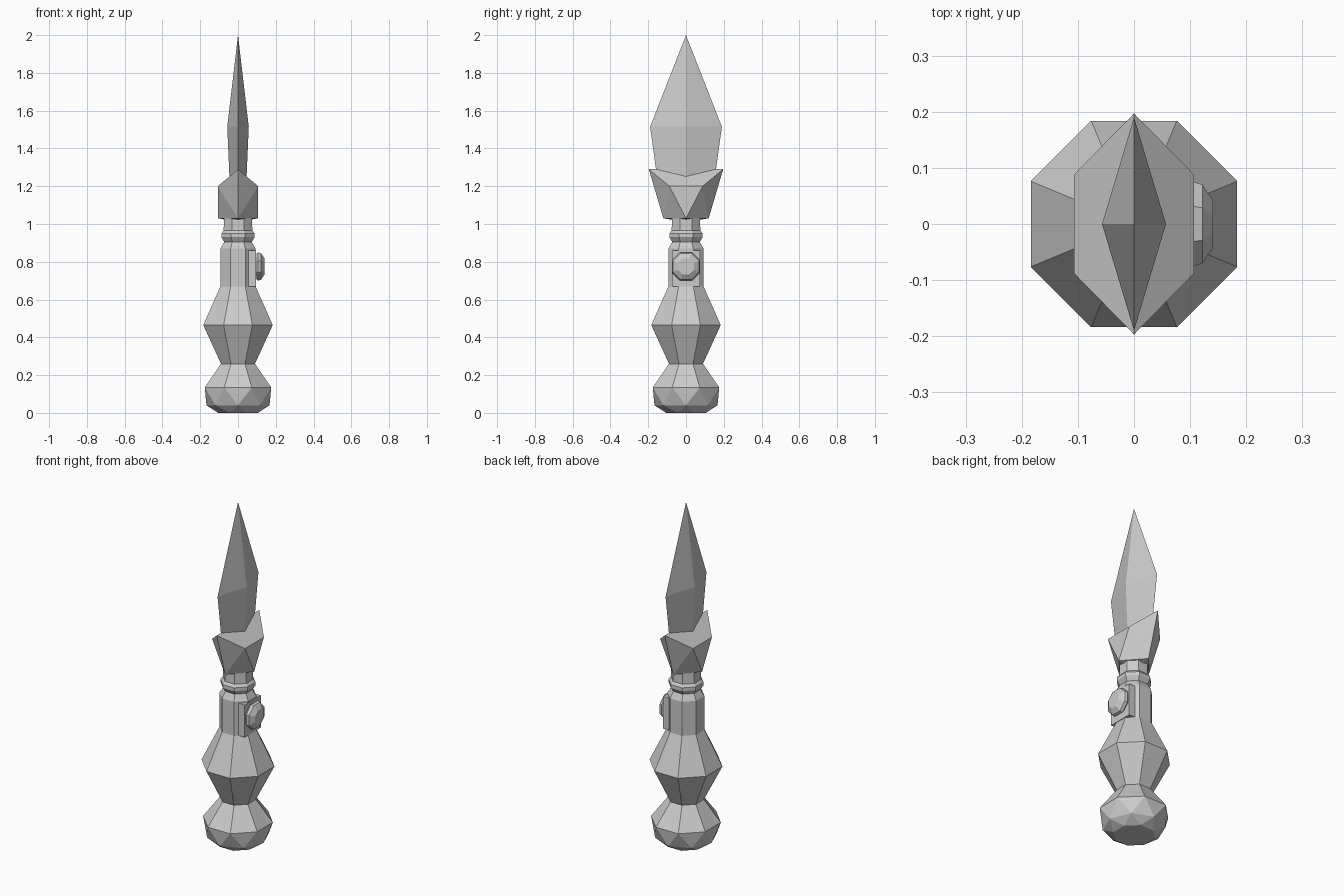
import bpy, bmesh
from math import cos, sin, pi

if "Cube" in bpy.data.objects:
    bpy.data.objects.remove(bpy.data.objects["Cube"])

C = cos(pi / 8)  # flat-to-corner ratio of an octagon


def make_object(name, bm):
    bmesh.ops.recalc_face_normals(bm, faces=bm.faces[:])
    mesh = bpy.data.meshes.new(name)
    bm.to_mesh(mesh)
    bm.free()
    ob = bpy.data.objects.new(name, mesh)
    bpy.context.collection.objects.link(ob)
    return ob


def ring(bm, half, z, turned=True):
    """Octagon of half-width `half`; turned means flats face the axes."""
    r, a0 = (half / C, pi / 8) if turned else (half, 0)
    return [bm.verts.new((r * cos(a0 + k * pi / 4), r * sin(a0 + k * pi / 4), z))
            for k in range(8)]


def lathe(name, profile):
    bm = bmesh.new()
    rings = [ring(bm, h, z) for h, z in profile]
    for a, b in zip(rings, rings[1:]):
        for k in range(8):
            n = (k + 1) % 8
            bm.faces.new((a[k], a[n], b[n], b[k]))
    bm.faces.new(rings[0])
    bm.faces.new(rings[-1])
    return make_object(name, bm)


def hull(name, points):
    bm = bmesh.new()
    for p in points:
        bm.verts.new(p)
    bmesh.ops.convex_hull(bm, input=bm.verts[:])
    bmesh.ops.dissolve_limit(bm, angle_limit=0.01, verts=bm.verts[:], edges=bm.edges[:])
    return make_object(name, bm)


# Faceted pommel: alternating rings give the triangular facets
bm = bmesh.new()
base = ring(bm, 0.105, 0)
low = ring(bm, 0.167, 0.04, False)
mid = ring(bm, 0.176, 0.135)
top = ring(bm, 0.09, 0.26)
for k in range(8):
    n = (k + 1) % 8
    bm.faces.new((mid[k], mid[n], top[n], top[k]))
    for r in (base, mid):
        bm.faces.new((low[k], low[n], r[k]))
        bm.faces.new((low[n], r[k], r[n]))
bm.faces.new(base)
bm.faces.new(top)
make_object("pommel", bm)

# Grip, collar shaft and neck
lathe("grip", [(0.09, 0.26), (0.184, 0.465), (0.093, 0.67)])
lathe("shaft", [(0.093, 0.67), (0.093, 0.87), (0.073, 0.905)])
lathe("neck_ring", [(0.073, 0.905), (0.088, 0.93), (0.088, 0.95), (0.076, 0.965)])
lathe("neck", [(0.076, 0.965), (0.074, 1.035)])

# Gem setting and cut gem on the +x side
hull("gem_setting", [(x, y, z) for x in (0.03, 0.096) for y in (-0.075, 0.075)
                     for z in (0.67, 0.86)])
gem = lathe("gem", [(0.06, 0.09), (0.075, 0.107), (0.07, 0.122), (0.042, 0.141)])
gem.rotation_euler = (0, pi / 2, 0)
gem.location = (0, 0, 0.775)

# Guard: diamond bottom flaring to a hexagon with a gabled top
S = (-1, 1)
hull("guard", [(0, s * 0.12, 1.03) for s in S] + [(s * 0.105, 0, 1.03) for s in S]
     + [(0, 0, 1.01)] + [(0, s * 0.197, 1.29) for s in S]
     + [(s * 0.107, t * 0.088, 1.2) for s in S for t in S])

# Diamond-section blade
hull("blade", [(0, 0, 2)] + [(0, s * 0.19, 1.515) for s in S]
     + [(s * 0.057, 0, 1.515) for s in S]
     + [(0, s * 0.152, 1.24) for s in S] + [(s * 0.045, 0, 1.24) for s in S])
